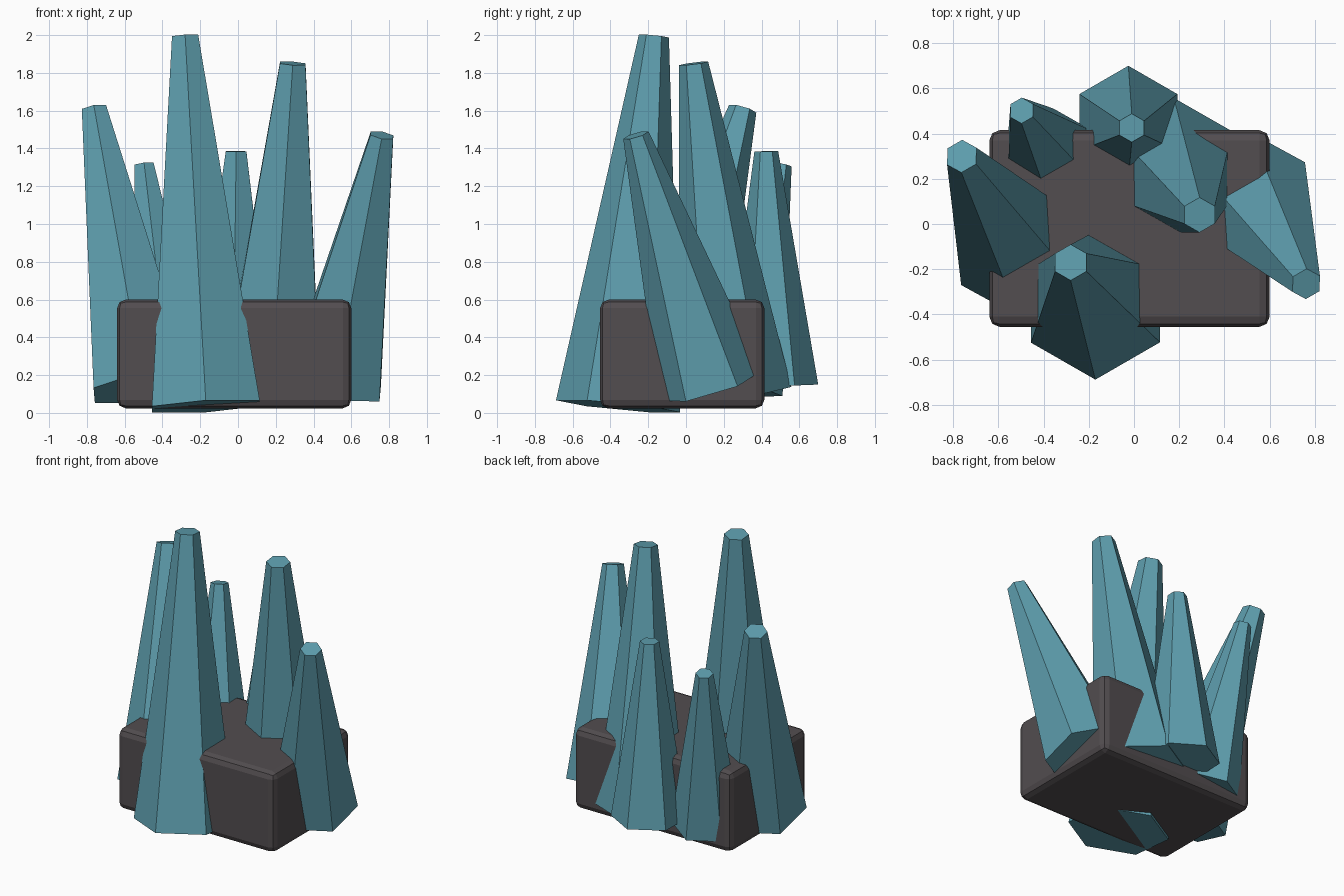
import bpy, bmesh, math
from mathutils import Vector, Matrix

if "Cube" in bpy.data.objects:
    bpy.data.objects.remove(bpy.data.objects["Cube"])


def material(name, color):
    m = bpy.data.materials.new(name)
    m.diffuse_color = (*color, 1)
    m.use_nodes = True
    m.node_tree.nodes["Principled BSDF"].inputs["Base Color"].default_value = m.diffuse_color
    return m


teal = material("teal_crystal", (0.112, 0.342, 0.423))
stone = material("dark_stone", (0.084, 0.074, 0.079))


def add_object(name, bm, mat):
    mesh = bpy.data.meshes.new(name)
    bm.to_mesh(mesh)
    bm.free()
    mesh.materials.append(mat)
    ob = bpy.data.objects.new(name, mesh)
    bpy.context.collection.objects.link(ob)
    return ob


# Bevelled stone block
bm = bmesh.new()
bmesh.ops.create_cube(bm, size=1)
bmesh.ops.scale(bm, vec=(1.24, 0.87, 0.575), verts=bm.verts)
bmesh.ops.translate(bm, vec=(-0.02, -0.02, 0.312), verts=bm.verts)
block = add_object("stone_base", bm, stone)
bevel = block.modifiers.new("rounded_edges", 'BEVEL')
bevel.width = 0.045
bevel.segments = 2


# Tapered six-sided crystal between two points
def crystal(name, base, top, r_base, r_top):
    base, top = Vector(base), Vector(top)
    axis = top - base
    bm = bmesh.new()
    bmesh.ops.create_cone(bm, cap_ends=True, segments=6, radius1=r_base,
                          radius2=r_top, depth=axis.length)
    # Put a corner of the hexagon on the y axis before leaning it
    verts = sorted(bm.verts, key=lambda v: abs(v.co.x))
    roll = 0 if abs(verts[0].co.x) < 1e-4 else math.radians(30)
    lean = Vector((0, 0, 1)).rotation_difference(axis).to_matrix().to_4x4()
    bm.transform(Matrix.Translation((base + top) / 2) @ lean
                 @ Matrix.Rotation(roll, 4, 'Z'))
    add_object(name, bm, teal)


# Crystal cluster
crystal("front_crystal", (-0.17, -0.36, 0.035), (-0.28, -0.17, 1.995), 0.33, 0.08)
crystal("centre_crystal", (0.175, 0.26, 0.10), (0.29, 0.04, 1.85), 0.30, 0.078)
crystal("back_crystal", (-0.025, 0.45, 0.145), (-0.01, 0.425, 1.385), 0.25, 0.063)
crystal("right_crystal", (0.51, 0.13, 0.145), (0.762, -0.265, 1.47), 0.285, 0.07)
crystal("left_crystal", (-0.505, -0.12, 0.135), (-0.762, 0.30, 1.61), 0.30, 0.075)
crystal("back_left_crystal", (-0.36, 0.285, 0.13), (-0.497, 0.502, 1.315), 0.23, 0.058)
